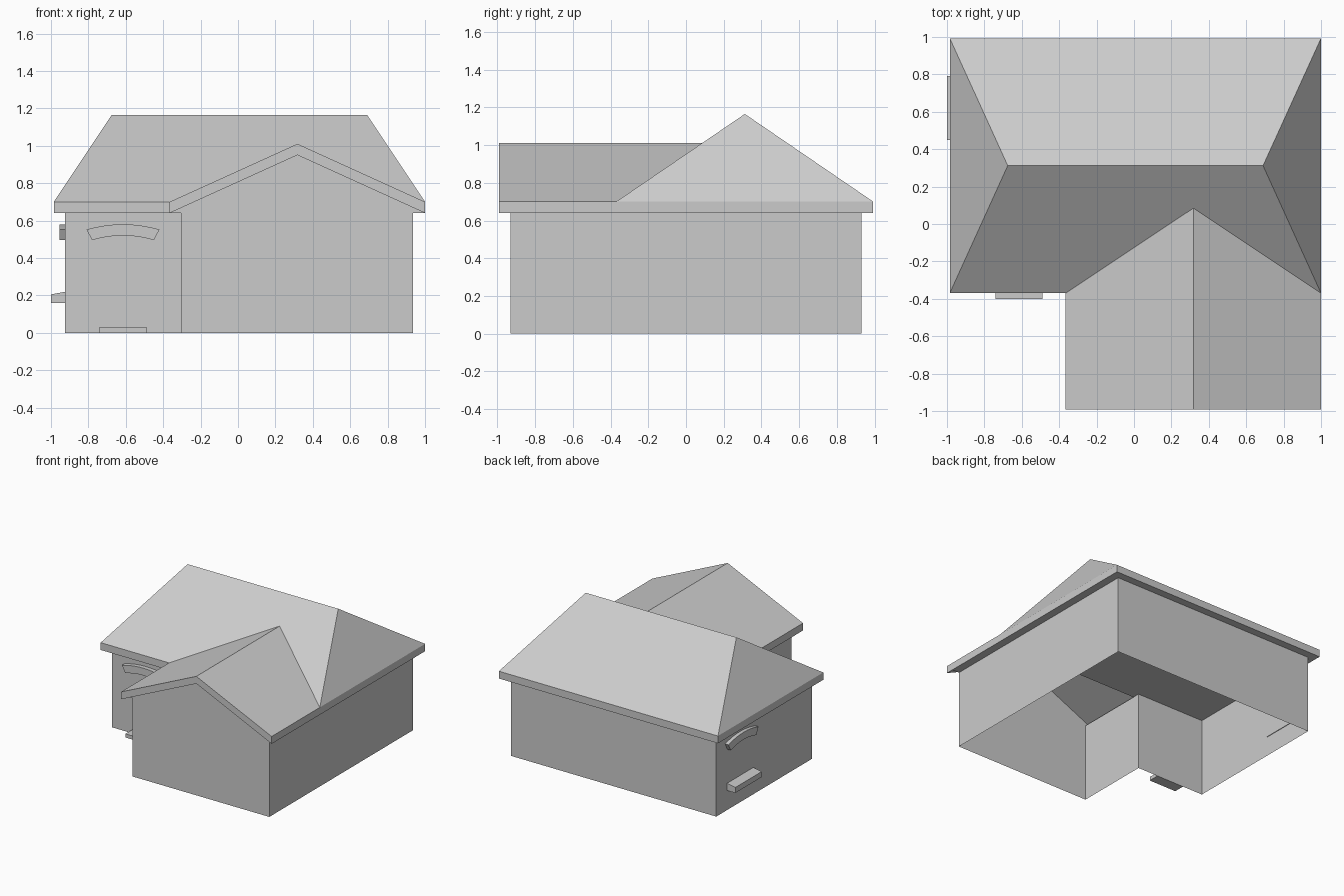
import bpy, bmesh, math
from mathutils import Vector

if "Cube" in bpy.data.objects:
    bpy.data.objects.remove(bpy.data.objects["Cube"])


def make(name, verts, faces):
    bm = bmesh.new()
    vs = [bm.verts.new(v) for v in verts]
    for f in faces:
        bm.faces.new([vs[i] for i in f])
    bmesh.ops.recalc_face_normals(bm, faces=bm.faces)
    me = bpy.data.meshes.new(name)
    bm.to_mesh(me)
    bm.free()
    ob = bpy.data.objects.new(name, me)
    bpy.context.collection.objects.link(ob)
    return ob


def bridge(name, a, b, caps=(True, True)):
    """Closed solid between two matching outlines."""
    n = len(a)
    faces = [(i, (i + 1) % n, n + (i + 1) % n, n + i) for i in range(n)]
    if caps[0]:
        faces.append(tuple(range(n))[::-1])
    if caps[1]:
        faces.append(tuple(range(n, 2 * n)))
    return make(name, list(a) + list(b), faces)


def box(name, x0, x1, y0, y1, z0, z1):
    foot = [(x0, y0), (x1, y0), (x1, y1), (x0, y1)]
    return bridge(name, [(*p, z0) for p in foot], [(*p, z1) for p in foot])


EAVE, FASCIA = 0.64, 0.70
FRONT, BACK = -0.37, 0.993          # main roof edges
WL, WR, WX, WTOP = -0.365, 1.0, 0.3175, 1.01   # wing roof edges and ridge
RIDGE_Y, RIDGE_Z = 0.312, 1.165

# L-shaped walls, open at the bottom
foot = [(-0.925, -0.31), (-0.305, -0.31), (-0.305, -0.93),
        (0.935, -0.93), (0.935, 0.93), (-0.925, 0.93)]
bridge("walls", [(*p, 0) for p in foot], [(*p, EAVE) for p in foot], (False, False))

# Gable panel above the wing front wall
make("gable_wall", [(WL, -0.93, EAVE), (WR, -0.93, EAVE), (WX, -0.93, WTOP - 0.06)], [(0, 1, 2)])

# Hip roof with flat ceiling and fascia band
corners = [(-0.985, FRONT), (WR, FRONT), (WR, BACK), (-0.985, BACK)]
verts = [(*p, EAVE) for p in corners] + [(*p, FASCIA) for p in corners]
verts += [(-0.675, RIDGE_Y, RIDGE_Z), (0.69, RIDGE_Y, RIDGE_Z)]
make("hip_roof", verts, [(3, 2, 1, 0), (0, 1, 5, 4), (1, 2, 6, 5), (2, 3, 7, 6), (3, 0, 4, 7),
                         (4, 5, 9, 8), (5, 6, 9), (6, 7, 8, 9), (7, 4, 8)])


# Gable roof slabs over the wing, mitred into the hip roof
def valley_y(z):
    return FRONT + max(0, z - FASCIA) * (RIDGE_Y - FRONT) / (RIDGE_Z - FASCIA)


prof = [(WL, EAVE), (WX, WTOP - 0.06), (WR, EAVE), (WR, FASCIA), (WX, WTOP), (WL, FASCIA)]
n = len(prof)
verts = [(x, -0.993, z) for x, z in prof] + [(x, valley_y(z), z) for x, z in prof]
faces = [(i, (i + 1) % n, n + (i + 1) % n, n + i) for i in range(n)]
for k in (0, n):
    faces += [(k, k + 1, k + 4, k + 5), (k + 1, k + 2, k + 3, k + 4)]
make("gable_roof", verts, faces)

# Flat soffits under the wing eaves
for name, x0, x1 in (("soffit_left", WL, -0.305), ("soffit_right", 0.935, WR)):
    make(name, [(x0, -0.93, EAVE), (x0, FRONT, EAVE), (x1, FRONT, EAVE), (x1, -0.93, EAVE)],
         [(0, 1, 2, 3)])

# Door step
box("door_step", -0.74, -0.49, -0.40, -0.31, 0, 0.03)

# Window sill on the left side
sill = [(-1.0, 0.16), (-0.92, 0.16), (-0.92, 0.22), (-1.0, 0.205)]
bridge("window_sill", [(x, 0.45, z) for x, z in sill], [(x, 0.79, z) for x, z in sill])


# Curved lintels over the door and side window
def arc(half, z_end, z_mid, steps=8):
    pts = []
    for i in range(steps + 1):
        t = -1 + 2 * i / steps
        pts.append((half * t, z_mid - (z_mid - z_end) * t * t))
    return pts


lintel = arc(0.165, 0.495, 0.52)
outer = arc(0.195, 0.552, 0.58)


def arch(name, place):
    quads = len(lintel)
    verts = [place(u, z, d) for d in (0, 0.035) for u, z in lintel + outer[::-1]]
    m = 2 * quads
    faces = [(i, (i + 1) % m, m + (i + 1) % m, m + i) for i in range(m)]
    for k in (0, m):
        faces += [(k + i, k + i + 1, k + m - 2 - i, k + m - 1 - i) for i in range(quads - 1)]
    make(name, verts, faces)


arch("door_lintel", lambda u, z, d: (-0.615 + u, -0.31 - d, z))
arch("window_lintel", lambda u, z, d: (-0.92 - d, 0.62 + u, z))
